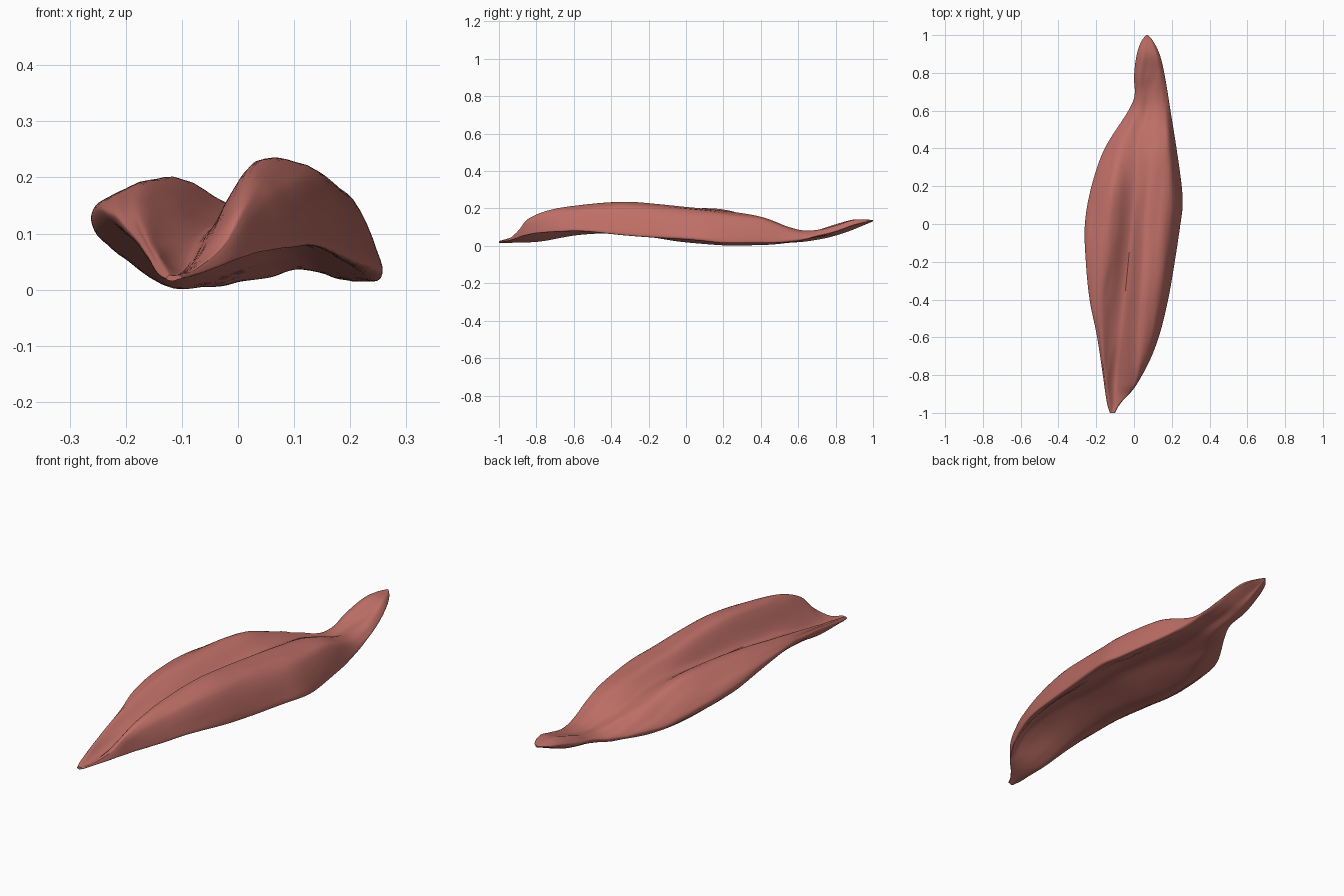
import bpy, bmesh, math
from mathutils import Vector, noise

if "Cube" in bpy.data.objects:
    bpy.data.objects.remove(bpy.data.objects["Cube"])

# Guide rails along the length: (y, x, z)
left_edge = [(-1, -.128, .02), (-.95, -.143, .03), (-.8, -.165, .065), (-.6, -.195, .105), (-.4, -.235, .14),
             (-.2, -.255, .142), (0, -.26, .122), (.2, -.225, .095), (.4, -.155, .055), (.6, -.03, .042),
             (.68, .003, .058), (.78, .0, .085), (.9, .015, .118), (.97, .04, .13), (1, .064, .135)]
left_ridge = [(-1, -.122, .026), (-.8, -.15, .08), (-.6, -.165, .125), (-.4, -.16, .16), (-.2, -.14, .187),
              (0, -.125, .199), (.2, -.105, .195), (.4, -.07, .135), (.6, .02, .075), (.7, .03, .085),
              (.8, .035, .115), (.9, .05, .14), (1, .066, .138)]
trough = [(-1, -.115, .025), (-.9, -.10, .032), (-.8, -.09, .046), (-.6, -.07, .082), (-.4, -.05, .108),
          (-.2, -.03, .12), (0, -.01, .138), (.2, .005, .147), (.4, .02, .125), (.6, .06, .072),
          (.7, .065, .08), (.8, .065, .11), (.9, .07, .14), (1, .068, .139)]
right_ridge = [(-1, -.108, .026), (-.95, -.078, .036), (-.9, -.035, .075), (-.85, -.006, .135), (-.75, .004, .178),
               (-.6, .012, .208), (-.35, .036, .23), (-.15, .05, .219), (0, .058, .205), (.2, .08, .185),
               (.4, .10, .155), (.6, .115, .085), (.7, .11, .083), (.8, .10, .11), (.9, .09, .14), (1, .07, .138)]
right_edge = [(-1, -.10, .021), (-.95, -.073, .03), (-.88, -.008, .058), (-.75, .07, .085), (-.6, .13, .092),
              (-.4, .18, .08), (-.2, .215, .063), (0, .245, .05), (.1, .257, .042), (.2, .252, .032),
              (.4, .225, .028), (.6, .193, .037), (.8, .16, .08), (.9, .135, .115), (.97, .10, .13), (1, .074, .135)]
arch = [(-1, -.108, .018), (-.88, -.03, .045), (-.75, .02, .095), (-.6, .05, .118), (-.4, .07, .125),
        (-.2, .08, .11), (0, .09, .09), (.2, .10, .07), (.4, .10, .05), (.6, .11, .035),
        (.8, .09, .063), (.9, .08, .098), (1, .07, .131)]
belly = [(-1, -.116, .015), (-.8, -.12, .022), (-.6, -.12, .053), (-.4, -.115, .066), (-.2, -.115, .05),
         (0, -.11, .018), (.2, -.10, .003), (.35, -.07, .003), (.5, .0, .012), (.65, .06, .024),
         (.8, .055, .055), (.9, .06, .09), (1, .068, .131)]


def on_rail(rail, y):
    """Smooth position on a rail at a given y."""
    n = len(rail)
    slope = []
    for i in range(n):
        a, b = rail[max(i - 1, 0)], rail[min(i + 1, n - 1)]
        slope.append([(b[k] - a[k]) / (b[0] - a[0]) for k in (1, 2)])
    i = 0
    while i < n - 2 and y > rail[i + 1][0]:
        i += 1
    p, q = rail[i], rail[i + 1]
    h = q[0] - p[0]
    t = (y - p[0]) / h
    out = [(2*t**3 - 3*t*t + 1) * p[k] + (3*t*t - 2*t**3) * q[k]
           + h * (t**3 - 2*t*t + t) * slope[i][k - 1] + h * (t**3 - t*t) * slope[i + 1][k - 1] for k in (1, 2)]
    return Vector((out[0], y, out[1]))


def ring(y, steps=7):
    """Closed S-shaped cross-section through the rails."""
    l, a, t, b, r, u, d = [on_rail(k, y) for k in
                           (left_edge, left_ridge, trough, right_ridge, right_edge, arch, belly)]
    width = min(.25, r.x - l.x)
    # Rounded right lobe
    drop = max(b.z - r.z, 0)
    shoulder = b.lerp(r, .57) + Vector((.12 * drop, 0, .42 * drop))
    lip = r.lerp(u, .2)
    lip.z = r.z - .05 * width
    # Rounded left flap
    flap_top = l.lerp(a, .3) + Vector((0, 0, .14 * max(a.x - l.x, 0)))
    flap_under = d.lerp(l, .8) - Vector((0, 0, .15 * max(d.x - l.x, 0)))
    pts = [l, flap_top, a, t, b, shoulder, r, lip, u, d, flap_under]
    out, n = [], len(pts)
    for i in range(n):
        p0, p1, p2, p3 = (pts[(i + j) % n] for j in (-1, 0, 1, 2))
        for s in range(steps):
            f = s / steps
            m1, m2 = (p2 - p0) * .42, (p3 - p1) * .42
            out.append((2*f**3 - 3*f*f + 1) * p1 + (f**3 - 2*f*f + f) * m1
                       + (3*f*f - 2*f**3) * p2 + (f**3 - f*f) * m2)
    return out


# Muscle body lofted from tip to tail, with faint lengthwise fibres
bm = bmesh.new()
rows = []
COUNT = 110
for i in range(COUNT + 1):
    y = -math.cos(math.pi * i / COUNT) * .4 + .6 * (2 * i / COUNT - 1)
    fade = min(1, (1 - abs(y)) * 4)
    row = []
    for p in ring(y):
        fibre = noise.noise(Vector((p.x * 30 - y * 2, y * 2.5, p.z * 30)))
        p.z = max(0, p.z + .004 * fade * fibre)
        row.append(bm.verts.new(p))
    rows.append(row)
size = len(rows[0])
for a, b in zip(rows, rows[1:]):
    for j in range(size):
        k = (j + 1) % size
        bm.faces.new((a[j], a[k], b[k], b[j]))
# End caps
for row in (rows[0], rows[-1]):
    c = bm.verts.new(sum((v.co for v in row), Vector()) / size)
    for j in range(size):
        bm.faces.new((row[j], row[(j + 1) % size], c))
bmesh.ops.recalc_face_normals(bm, faces=bm.faces)

mesh = bpy.data.meshes.new("muscle_body")
bm.to_mesh(mesh)
bm.free()
body = bpy.data.objects.new("muscle_body", mesh)
bpy.context.collection.objects.link(body)
red = bpy.data.materials.new("muscle red")
red.diffuse_color = (.52, .16, .135, 1)
red.use_nodes = True
red.node_tree.nodes["Principled BSDF"].inputs["Base Color"].default_value = red.diffuse_color
mesh.materials.append(red)

bpy.context.view_layer.objects.active = body
body.select_set(True)
bpy.ops.object.shade_smooth_by_angle(angle=math.radians(40))
